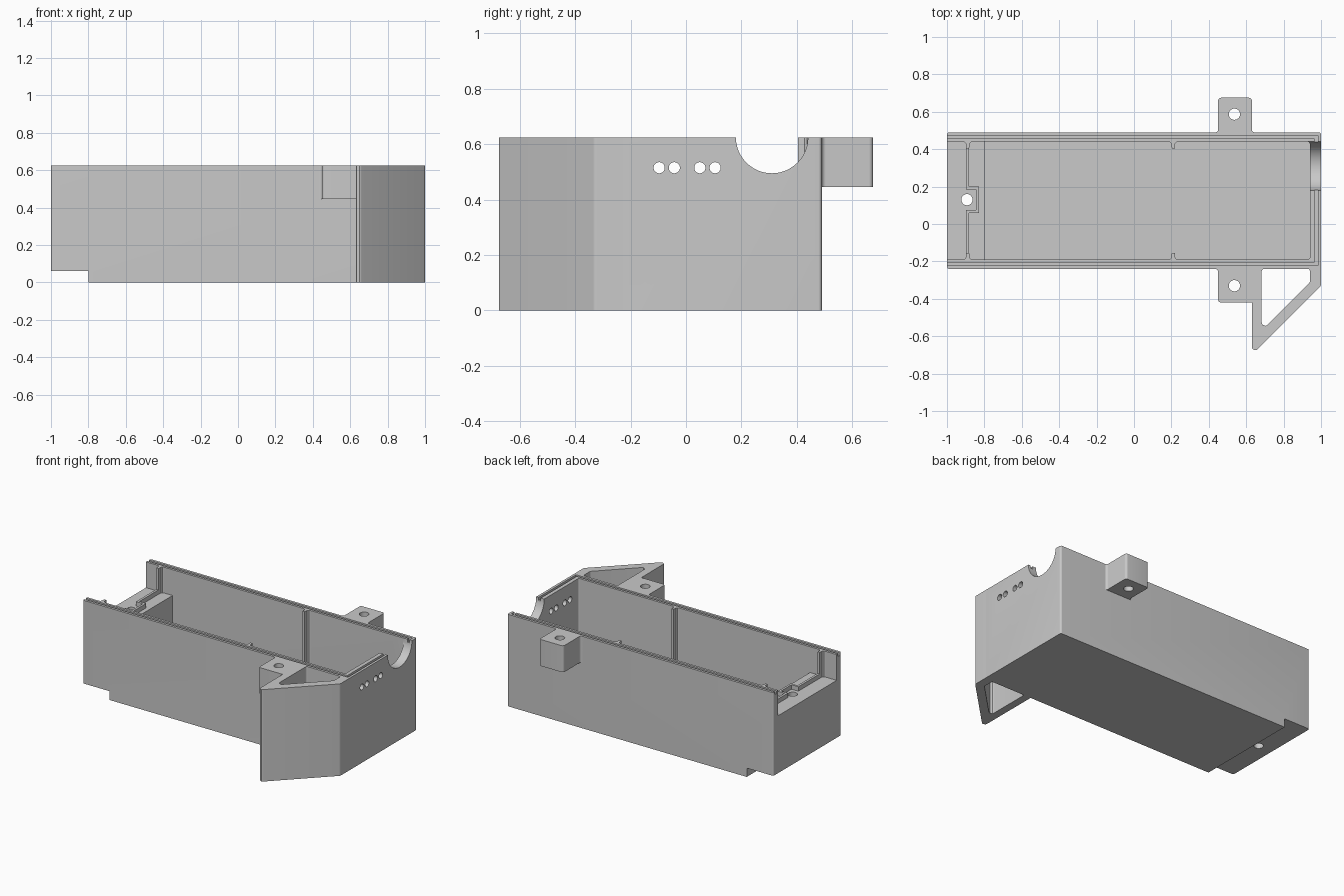
import bpy, bmesh, math
from mathutils import Matrix, Vector

if "Cube" in bpy.data.objects:
    bpy.data.objects.remove(bpy.data.objects["Cube"], do_unlink=True)

COLOUR = (0.585, 0.585, 0.585, 1)
grey = bpy.data.materials.new("plain grey")
grey.use_nodes = True
grey.diffuse_color = COLOUR
grey.node_tree.nodes["Principled BSDF"].inputs["Base Color"].default_value = COLOUR

TOP, FLOOR, SHELF = 0.625, 0.05, 0.45
FRONT, BACK = -0.24, 0.49
WALL = 0.05
IN_FRONT, IN_BACK = FRONT + WALL, BACK - WALL
END_X = 0.94
ABOVE = TOP + 0.1


def prism(name, points, z0, z1):
    """Extrude a flat outline from z0 up to z1."""
    bm = bmesh.new()
    face = bm.faces.new([bm.verts.new((x, y, z0)) for x, y in points])
    ext = bmesh.ops.extrude_face_region(bm, geom=[face])
    verts = [v for v in ext["geom"] if isinstance(v, bmesh.types.BMVert)]
    bmesh.ops.translate(bm, verts=verts, vec=(0, 0, z1 - z0))
    # The starting face stays as the bottom cap
    if not face.is_valid:
        bmesh.ops.holes_fill(bm, edges=bm.edges)
    bmesh.ops.recalc_face_normals(bm, faces=bm.faces)
    mesh = bpy.data.meshes.new(name)
    bm.to_mesh(mesh)
    bm.free()
    mesh.materials.append(grey)
    ob = bpy.data.objects.new(name, mesh)
    bpy.context.collection.objects.link(ob)
    return ob


def rounded(points, radii, steps=5):
    """Round the corners of an outline, one radius per corner."""
    out = []
    for i, p in enumerate(points):
        p, r = Vector(p), radii[i]
        if r == 0:
            out.append(p)
            continue
        a = (Vector(points[i - 1]) - p).normalized()
        b = (Vector(points[(i + 1) % len(points)]) - p).normalized()
        half = a.angle(b) / 2
        centre = p + (a + b).normalized() * r / math.sin(half)
        start = p + a * r / math.tan(half) - centre
        end = p + b * r / math.tan(half) - centre
        for k in range(steps + 1):
            out.append(centre + start.lerp(end, k / steps).normalized() * r)
    return out


def rect(x0, x1, y0, y1):
    return [(x0, y0), (x1, y0), (x1, y1), (x0, y1)]


def box(name, x0, x1, y0, y1, z0, z1):
    return prism(name, rect(x0, x1, y0, y1), z0, z1)


def cylinder(name, x, y, r, z0, z1, sides=32):
    ring = [(x + r * math.cos(math.tau * k / sides), y + r * math.sin(math.tau * k / sides))
            for k in range(sides)]
    return prism(name, ring, z0, z1)


def bore(name, y, z, r):
    """Cylinder along x through the end wall."""
    ob = cylinder(name, 0, 0, r, -0.15, 0.15, 48)
    ob.data.transform(Matrix.Translation((1, y, z)) @ Matrix.Rotation(math.pi / 2, 4, 'Y'))
    return ob


def cut(target, cutters):
    for cutter in cutters:
        cutter.hide_render = True
        mod = target.modifiers.new("cut", 'BOOLEAN')
        mod.operation, mod.solver, mod.object = 'DIFFERENCE', 'EXACT', cutter
        bpy.context.view_layer.objects.active = target
        bpy.ops.object.modifier_apply(modifier=mod.name)
        bpy.data.objects.remove(cutter, do_unlink=True)


# Open tray with a raised shelf at the open end
tray = prism("tray", rounded(rect(-1, 1, FRONT, BACK), [0.012] * 4), 0, TOP)
cut(tray, [
    prism("cavity", rounded(rect(-0.8, END_X, IN_FRONT, IN_BACK), [0, 0.012, 0.012, 0]), FLOOR, ABOVE),
    box("shelf_opening", -1.1, -0.79, IN_FRONT, IN_BACK, SHELF, ABOVE),
    box("bottom_step", -1.1, -0.8, -1, 1, -0.1, 0.06),
    cylinder("shelf_hole", -0.893, 0.13, 0.03, -0.1, ABOVE),
])

# Lid groove around three wall tops
near, far = 0.017, 0.034
g_front, g_back, g_end = FRONT + near, BACK - near, 1 - near
d = far - near
groove = [(-1.1, g_front), (g_end, g_front), (g_end, g_back), (-1.1, g_back),
          (-1.1, g_back - d), (g_end - d, g_back - d), (g_end - d, g_front + d), (-1.1, g_front + d)]
cut(tray, [prism("lid_groove", groove, TOP - 0.02, ABOVE)])

# Cable notch and four small holes in the end wall
cut(tray, [bore("cable_notch", 0.31, TOP, 0.13)]
    + [bore("vent", y, 0.515, 0.02) for y in (-0.097, -0.042, 0.05, 0.105)])

# Vertical guide ribs on both long walls
for x, z0, place in ((0.21, FLOOR, "middle"), (-0.889, SHELF, "shelf")):
    for y, s, side in ((IN_FRONT, 1, "front"), (IN_BACK, -1, "back")):
        half = [(0.026, -0.008), (0.026, 0), (0.016, 0.003), (0.009, 0.012), (0.008, 0.035)]
        outline = [(x + a, y + s * b) for a, b in half]
        outline += [(x - a, y + s * b) for a, b in reversed(half)]
        prism(f"{place}_rib_{side}", outline, z0 - 0.005, TOP)

# Low rib across the shelf, stepping around the hole
x0, x1, x2, w = -0.897, -0.881, -0.83, 0.015
y0, y1 = 0.06, 0.20
shelf_rib = [(x0, IN_FRONT), (x1, IN_FRONT), (x1, y0), (x2, y0), (x2, y1), (x1, y1),
             (x1, IN_BACK), (x0, IN_BACK), (x0, y1 - w), (x2 - w, y1 - w),
             (x2 - w, y0 + w), (x0, y0 + w)]
prism("shelf_rib", shelf_rib, SHELF - 0.005, SHELF + 0.03)

# Mounting lugs with screw holes
TL, TR, TZ = 0.45, 0.63, 0.445
f = 0.015
back_lug = prism("back_lug", rounded(
    [(TL - 2 * f, BACK - 0.01), (TR + 2 * f, BACK - 0.01), (TR + 2 * f, BACK), (TR, BACK),
     (TR, 0.675), (TL, 0.675), (TL, BACK), (TL - 2 * f, BACK)],
    [0, 0, 0, f, f, f, f, 0]), TZ, TOP)
cut(back_lug, [cylinder("screw_hole", 0.537, 0.587, 0.03, 0, 1)])
front_lug = prism("front_lug", rounded(
    [(TR + 0.01, FRONT + 0.01), (TL - 2 * f, FRONT + 0.01), (TL - 2 * f, FRONT), (TL, FRONT),
     (TL, -0.42), (TR + 0.01, -0.42)],
    [0, 0, 0, f, f, 0]), TZ, TOP)
cut(front_lug, [cylinder("screw_hole", 0.537, -0.33, 0.03, 0, 1)])

# Triangular bracket, open from top to bottom
bracket = prism("corner_bracket", rounded(
    [(TR, FRONT + 0.012), (TR, -0.7), (1, -0.33), (1, FRONT + 0.012)],
    [0, 0.0177, 0.02, 0]), 0, TOP)
cut(bracket, [prism("bracket_opening", rounded(
    [(0.683, FRONT), (0.683, -0.57), (END_X, -0.313), (END_X, FRONT)],
    [0.012, 0.018, 0.015, 0.012]), -0.1, ABOVE)])

# Smooth the rounded corners, keep the edges sharp
bpy.ops.object.select_all(action='DESELECT')
for ob in bpy.context.scene.objects:
    if ob.type == 'MESH':
        ob.select_set(True)
        bpy.context.view_layer.objects.active = ob
bpy.ops.object.shade_smooth_by_angle(angle=math.radians(30))
